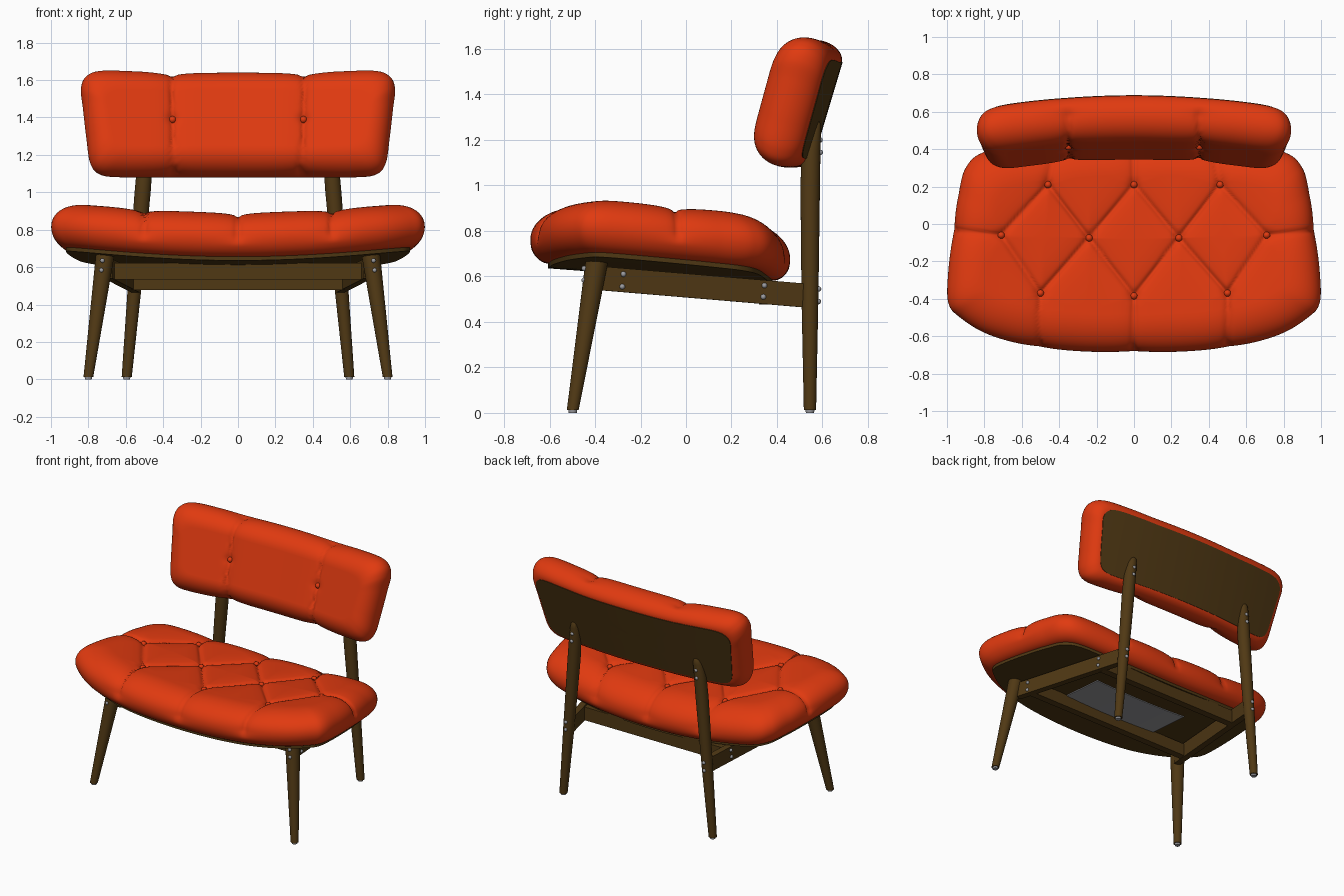
import bpy, bmesh, math
from mathutils import Vector

if "Cube" in bpy.data.objects:
    bpy.data.objects.remove(bpy.data.objects["Cube"])


def material(name, col):
    m = bpy.data.materials.new(name)
    m.diffuse_color = (*col, 1)
    m.use_nodes = True
    m.node_tree.nodes["Principled BSDF"].inputs["Base Color"].default_value = m.diffuse_color
    return m


RED = material("red_fabric", (0.75, 0.042, 0.005))
WOOD = material("dark_wood", (0.08, 0.04, 0.007))
STEEL = material("grey_steel", (0.33, 0.33, 0.35))


def finish(name, bm, mat, angle=35):
    bmesh.ops.recalc_face_normals(bm, faces=bm.faces)
    me = bpy.data.meshes.new(name)
    bm.to_mesh(me)
    bm.free()
    me.materials.append(mat)
    ob = bpy.data.objects.new(name, me)
    bpy.context.collection.objects.link(ob)
    bpy.ops.object.select_all(action='DESELECT')
    ob.select_set(True)
    bpy.context.view_layer.objects.active = ob
    bpy.ops.object.shade_smooth_by_angle(angle=math.radians(angle))
    return ob


def loft(name, rings, mat, angle=35):
    """Closed skin through rings of equal point count; one-point rings become poles."""
    bm = bmesh.new()
    vr = [[bm.verts.new(p) for p in r] for r in rings]
    for a, b in zip(vr, vr[1:]):
        n = max(len(a), len(b))
        for j in range(n):
            k = (j + 1) % n
            if len(a) == 1:
                bm.faces.new((a[0], b[k], b[j]))
            elif len(b) == 1:
                bm.faces.new((a[j], a[k], b[0]))
            else:
                bm.faces.new((a[j], a[k], b[k], b[j]))
    for r in (vr[0], vr[-1]):
        if len(r) > 1:
            bm.faces.new(r)
    return finish(name, bm, mat, angle)


def outline(half, n=14):
    """Mirror a half outline and run a smooth closed curve through it."""
    pts = [Vector(p) for p in half] + [Vector((-x, y)) for x, y in half[-2:0:-1]]
    out, m = [], len(pts)
    for i in range(m):
        a, b, c, d = (pts[(i + k) % m] for k in (-1, 0, 1, 2))
        for s in range(n):
            t = s / n
            out.append(b + 0.5 * t * ((c - a) + t * ((2*a - 5*b + 4*c - d) + t * (3*(b - c) + d - a))))
    return out


def mirrored(segs):
    return segs + [((-a, b), (-c, d)) for (a, b), (c, d) in segs if a or c]


def groove(p, segs, buttons):
    """Depth of stitching and tufting at a point."""
    d = 9
    for a, b in segs:
        ab = b - a
        t = min(1, max(0, (p - a).dot(ab) / ab.dot(ab)))
        d = min(d, (p - a - ab * t).length)
    db = min((p - b).length for b in buttons)
    return 0.010 * math.exp(-(d / 0.012) ** 2) + 0.02 * math.exp(-d / 0.06) + 0.012 * math.exp(-(db / 0.03) ** 2)


def cushion(name, out, cen, rad, prof, place, segs, buttons, inner=60):
    rb, rt, hm, ht = prof
    segs = [(Vector(a), Vector(b)) for a, b in segs]
    buttons = [Vector(b) for b in buttons]
    levels = []
    for i in range(29):
        a = math.radians(-90 + 180 * i / 28)
        ins = (rb if a < 0 else rt) * (1 - math.cos(a))
        h = hm + (hm if a < 0 else ht - hm) * math.sin(a)
        levels.append((ins, h, max(0, math.cos(a)), math.sin(a), 1))
    levels += [(rt, ht, 0, 1, 1 - k / inner) for k in range(1, inner)]
    rings = []
    for ins, h, ni, nh, f in levels:
        fade = min(1, max(0, (h - 0.6 * hm) / 0.05))
        ring = []
        for p in out:
            q = Vector((cen[0] + (p.x - cen[0]) * (1 - ins / rad[0]) * f,
                        cen[1] + (p.y - cen[1]) * (1 - ins / rad[1]) * f))
            g = fade * groove(q, segs, buttons) if fade else 0
            ring.append(place(cen[0] + (q.x - cen[0]) * (1 - g * ni / rad[0]),
                              cen[1] + (q.y - cen[1]) * (1 - g * ni / rad[1]), h - g * nh))
        rings.append(ring)
    rings.append([place(*cen, ht - groove(Vector(cen), segs, buttons))])
    loft(name, rings, RED, 180)
    for i, b in enumerate(buttons):
        ball(f"{name}_button_{i}", place(b.x, b.y, ht - 0.034), 0.019, RED)


def board(name, out, cen, rad, ins, place, lo, hi):
    def ring(f, h):
        return [place(cen[0] + (p.x - cen[0]) * (1 - ins / rad[0]) * f,
                      cen[1] + (p.y - cen[1]) * (1 - ins / rad[1]) * f, h) for p in out]
    fs = [k / 12 for k in range(1, 13)]
    loft(name, [[place(*cen, lo)]] + [ring(f, lo) for f in fs] +
         [ring(f, hi) for f in fs[::-1]] + [[place(*cen, hi)]], WOOD)


def ball(name, loc, r, mat):
    bm = bmesh.new()
    bmesh.ops.create_uvsphere(bm, u_segments=16, v_segments=10, radius=r)
    bmesh.ops.translate(bm, vec=loc, verts=bm.verts)
    finish(name, bm, mat, 60)


def tube(name, path, mat, n=24):
    """Round bar with a horizontal section: path of (x, y, z, radius)."""
    loft(name, [[(x + r * math.cos(2 * math.pi * j / n), y + r * math.sin(2 * math.pi * j / n), z)
                 for j in range(n)] for x, y, z, r in path], mat)


def beam(name, p, q, height, thick):
    p, q = Vector(p), Vector(q)
    side = (q - p).cross(Vector((0, 0, 1))).normalized() * thick / 2
    up = Vector((0, 0, height / 2))
    loft(name, [[e - side - up, e + side - up, e + side + up, e - side + up] for e in (p, q)], WOOD)


# Seat: dished, tilted board with tufted cushion
def seat_place(x, y, h):
    return Vector((x, y, 0.655 + 0.08 * x * x - 0.075 * (y + 0.6) + h))


seat_out = outline([(0, -.687), (.3, -.68), (.55, -.655), (.78, -.59), (.93, -.5), (.993, -.42), (.993, -.25),
                    (.965, 0), (.94, .15), (.9, .3), (.8, .385), (.55, .43), (.28, .455), (0, .46)])
A, B, C, D, E, F = (0, .21), (.46, .21), (.24, -.075), (.71, -.06), (0, -.385), (.5, -.37)
seat_lines = mirrored([(A, C), (B, C), (B, D), (C, E), (C, F), (D, F), (D, (1, -.03)), (F, (.51, -.7)),
                       (B, (.42, .5)), (A, (0, .5)), (E, (0, -.7))])
seat_buttons = [A, E] + [(s * x, y) for x, y in (B, C, D, F) for s in (1, -1)]
SC, SR = (0, -.11), (1, .575)
cushion("seat_cushion", seat_out, SC, SR, (.085, .2, .1, .245), seat_place, seat_lines, seat_buttons)
board("seat_board", seat_out, SC, SR, .08, seat_place, -.02, .004)

# Grey panel under the seat, following its curve
loft("seat_underside_panel", [[seat_place(x, y, h) for y, h in ((-.27, -.026), (.07, -.026), (.07, -.019), (-.27, -.019))]
                              for x in [-.38 + .076 * i for i in range(11)]], STEEL)


# Backrest: leaning, bent board with padded front
def back_place(x, w, d):
    return Vector((x, .622 + .287 * w - .958 * d - .11 * x * x, 1.33 + .958 * w + .287 * d))


back_out = outline([(0, -.285), (.35, -.285), (.62, -.285), (.74, -.27), (.79, -.21), (.81, -.08), (.83, .1),
                    (.84, .2), (.815, .265), (.74, .297), (.55, .295), (.35, .287), (0, .287)])
BC, BR = (0, 0), (.82, .287)
cushion("backrest_cushion", back_out, BC, BR, (.07, .13, .1, .238), back_place,
        mirrored([((.35, 0), (.36, .32)), ((.35, 0), (.345, -.32))]), [(.35, 0), (-.35, 0)])
board("backrest_board", back_out, BC, BR, .065, back_place, -.003, .02)

# Legs, side rails, feet and bolts, mirrored left and right
for s, tag in ((1, "right"), (-1, "left")):
    tube(f"front_leg_{tag}", [(s * .80, -.498, .012, .026), (s * .71, -.392, .667, .05)], WOOD)
    tube(f"front_foot_{tag}", [(s * .80, -.498, 0, .018), (s * .80, -.498, .014, .02)], STEEL)
    tube(f"back_leg_{tag}", [(s * .595, .545, .012, .027), (s * .552, .545, .5, .037), (s * .51, .546, 1.0, .043),
                             (s * .498, .55, 1.15, .041), (s * .49, .56, 1.24, .034),
                             (s * .487, .567, 1.27, .026), (s * .487, .572, 1.283, .012)], WOOD)
    tube(f"back_foot_{tag}", [(s * .595, .545, 0, .018), (s * .595, .545, .014, .02)], STEEL)
    beam(f"side_rail_{tag}", (s * .695, -.38, .592), (s * .545, .535, .515), .105, .045)
    bolts = [(.725, -.447, .635), (.73, -.448, .583), (.55, .583, .545), (.553, .582, .49),
             (.493, .589, 1.2), (.498, .59, 1.145), (.702, -.275, .61), (.702, -.28, .555),
             (.6, .345, .56), (.6, .34, .51)]
    for i, (x, y, z) in enumerate(bolts):
        ball(f"bolt_{tag}_{i}", (s * x, y, z), .012, STEEL)

# Cross rails
beam("front_rail", (-.67, -.275, .578), (.67, -.275, .578), .09, .05)
beam("back_rail", (-.57, .345, .525), (.57, .345, .525), .095, .05)
